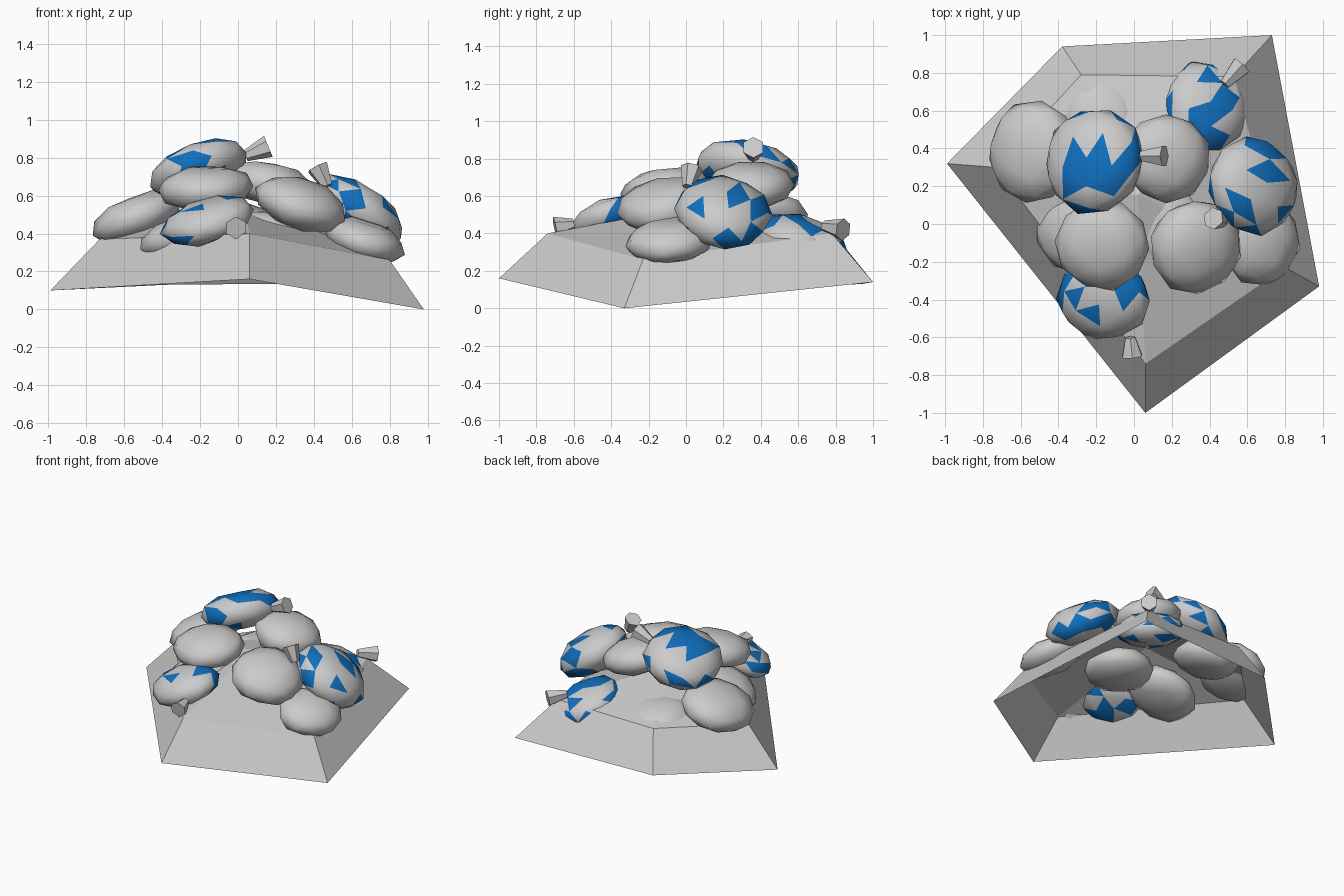
import bpy, bmesh, random
from math import radians
from mathutils import Vector, Euler, Matrix

if "Cube" in bpy.data.objects:
    bpy.data.objects.remove(bpy.data.objects["Cube"])

random.seed(4)
blue = bpy.data.materials.new("blue_patch")
blue.diffuse_color = (0.005, 0.16, 0.52, 1)
blue.use_nodes = True
blue.node_tree.nodes["Principled BSDF"].inputs["Base Color"].default_value = blue.diffuse_color


def finish(bm, name):
    mesh = bpy.data.meshes.new(name)
    bm.to_mesh(mesh)
    bm.free()
    ob = bpy.data.objects.new(name, mesh)
    bpy.context.collection.objects.link(ob)
    return ob


# Mound: open five-sided skirt, rising to a low peak hidden under the pile
rim = [(-0.99, 0.32, 0.10), (-0.38, 0.94, 0.13), (0.73, 1.0, 0.14),
       (0.98, -0.33, 0.0), (0.06, -1.0, 0.16)]
shoulder = [(-0.73, 0.30, 0.37), (-0.28, 0.79, 0.40), (0.53, 0.78, 0.40),
            (0.80, -0.23, 0.26), (0.06, -0.74, 0.40)]
bm = bmesh.new()
low = [bm.verts.new(p) for p in rim]
high = [bm.verts.new(p) for p in shoulder]
peak = bm.verts.new((0.02, 0.15, 0.57))
for i in range(5):
    j = (i + 1) % 5
    bm.faces.new((low[j], low[i], high[i], high[j]))
    bm.faces.new((high[j], high[i], peak))
bmesh.ops.recalc_face_normals(bm, faces=bm.faces)
finish(bm, "mound")


# Flattened pebble-like fruits, some with jagged blue patches
def fruit(name, centre, radii, tilt, patched=False):
    bm = bmesh.new()
    bmesh.ops.create_icosphere(bm, subdivisions=2, radius=1)
    for v in bm.verts:
        v.co *= random.uniform(0.97, 1.05)
        v.co.z = min(max(v.co.z * 1.1, -0.95), 1)
    if patched:
        for f in random.sample(list(bm.faces), 20):
            f.material_index = 1
            random.choice(f.edges[:]).link_faces[0].material_index = 1
    spin = random.uniform(0, 6)
    rot = Euler((radians(tilt[0]), radians(tilt[1]), 0)).to_matrix().to_4x4()
    bm.transform(Matrix.Translation(centre) @ rot
                 @ Matrix.Diagonal((*radii, 1)) @ Matrix.Rotation(spin, 4, 'Z'))
    ob = finish(bm, name)
    if patched:
        ob.data.materials.append(None)
        ob.data.materials.append(blue)
    for p in ob.data.polygons:
        p.use_smooth = True


fruit("fruit_left", (-0.53, 0.38, 0.485), (0.25, 0.27, 0.11), (0, -22))
fruit("fruit_top", (-0.21, 0.33, 0.735), (0.275, 0.29, 0.125), (-10, -20), True)
fruit("fruit_back_middle", (0.17, 0.35, 0.66), (0.235, 0.235, 0.11), (0, 12))
fruit("fruit_front_middle", (-0.17, -0.11, 0.64), (0.255, 0.24, 0.105), (8, -3))
fruit("fruit_front_right", (0.33, -0.12, 0.555), (0.25, 0.25, 0.12), (10, 18))
fruit("fruit_right", (0.635, 0.2, 0.515), (0.275, 0.255, 0.13), (-8, 34), True)
fruit("fruit_low_right", (0.67, -0.09, 0.36), (0.215, 0.235, 0.10), (5, 18))
fruit("fruit_front", (-0.16, -0.4, 0.465), (0.25, 0.22, 0.10), (15, -15), True)
fruit("fruit_back_right", (0.38, 0.62, 0.365), (0.23, 0.25, 0.11), (-15, 14), True)
fruit("fruit_under_left", (-0.28, -0.03, 0.40), (0.25, 0.23, 0.10), (0, -20))
fruit("fruit_under_back", (-0.18, 0.56, 0.37), (0.23, 0.24, 0.10), (-10, -5))
fruit("fruit_under_middle", (0.13, 0.0, 0.42), (0.24, 0.24, 0.10), (0, 0))


# Short flared stems
def stem(name, a, b):
    a, b = Vector(a), Vector(b)
    d = b - a
    bm = bmesh.new()
    bmesh.ops.create_cone(bm, cap_ends=True, segments=6,
                          radius1=0.03, radius2=0.06, depth=d.length)
    bm.transform(Matrix.Translation((a + b) / 2)
                 @ d.to_track_quat('Z', 'Y').to_matrix().to_4x4())
    finish(bm, name)


stem("stem_top", (0.04, 0.36, 0.81), (0.16, 0.36, 0.86))
stem("stem_right", (0.47, 0.01, 0.65), (0.42, 0.03, 0.75))
stem("stem_back", (0.48, 0.74, 0.44), (0.57, 0.84, 0.42))
stem("stem_front", (-0.02, -0.60, 0.45), (-0.01, -0.70, 0.43))
